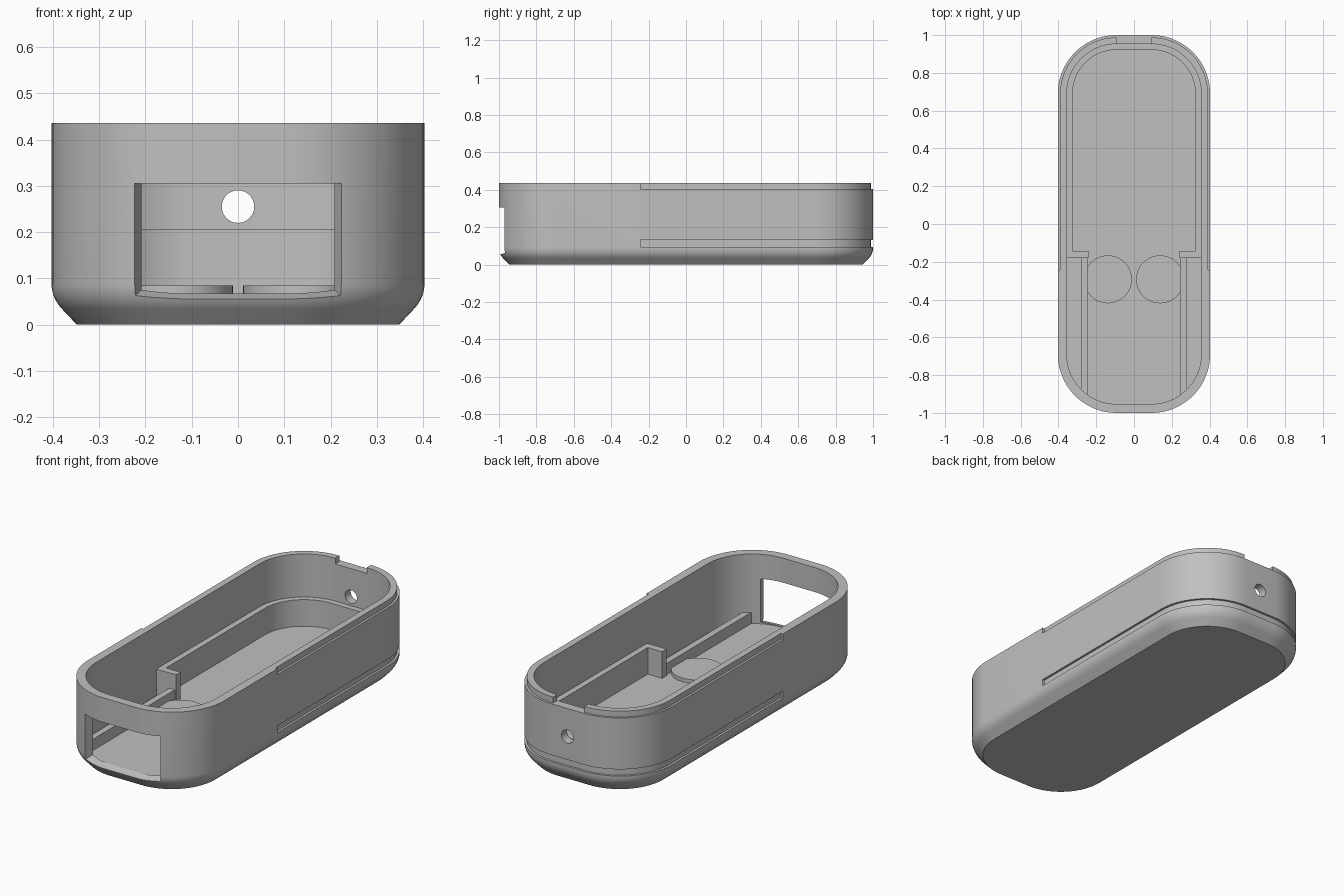
import bpy, bmesh, math
from mathutils import Vector

if "Cube" in bpy.data.objects:
    bpy.data.objects.remove(bpy.data.objects["Cube"], do_unlink=True)

HALF_X, HALF_Y, HEIGHT, CORNER = 0.403, 1.0, 0.436, 0.31
WALL, FLOOR, SEG = 0.047, 0.065, 20

grey = bpy.data.materials.new("plain grey")
grey.use_nodes = True
colour = (0.53, 0.53, 0.53, 1)
grey.diffuse_color = colour
grey.node_tree.nodes["Principled BSDF"].inputs["Base Color"].default_value = colour


def arc(inset, quadrant):
    """One rounded corner of the case outline, moved inwards by inset."""
    sx = 1 if quadrant in (0, 3) else -1
    sy = 1 if quadrant in (0, 1) else -1
    cx, cy = sx * (HALF_X - CORNER), sy * (HALF_Y - CORNER)
    r = CORNER - inset
    angles = [(quadrant + i / SEG) * math.pi / 2 for i in range(SEG + 1)]
    return [(cx + r * math.cos(a), cy + r * math.sin(a)) for a in angles]


def outline(inset):
    return [p for q in range(4) for p in arc(inset, q)]


def horseshoe(outer, inner, front):
    """Band around the rear half, between two insets, open to the front."""
    def side(inset):
        x = HALF_X - inset
        return [(x, front)] + arc(inset, 0) + arc(inset, 1) + [(-x, front)]
    return side(outer) + side(inner)[::-1]


def loft(name, rings):
    """Solid through rings of matching points, capped at both ends."""
    bm = bmesh.new()
    loops = [[bm.verts.new(p) for p in ring] for ring in rings]
    n = len(loops[0])
    for low, high in zip(loops, loops[1:]):
        for i in range(n):
            j = (i + 1) % n
            bm.faces.new((low[i], low[j], high[j], high[i]))
    bm.faces.new(loops[0][::-1])
    bm.faces.new(loops[-1])
    bmesh.ops.recalc_face_normals(bm, faces=bm.faces)
    mesh = bpy.data.meshes.new(name)
    bm.to_mesh(mesh)
    bm.free()
    mesh.materials.append(grey)
    obj = bpy.data.objects.new(name, mesh)
    bpy.context.collection.objects.link(obj)
    return obj


def prism(name, points, z0, z1):
    return loft(name, [[(x, y, z) for x, y in points] for z in (z0, z1)])


def box(name, x0, x1, y0, y1, z0, z1):
    return prism(name, [(x0, y0), (x1, y0), (x1, y1), (x0, y1)], z0, z1)


def circle(cx, cy, r, n=48):
    return [(cx + r * math.cos(2 * math.pi * i / n),
             cy + r * math.sin(2 * math.pi * i / n)) for i in range(n)]


def activate(obj):
    bpy.ops.object.select_all(action='DESELECT')
    obj.select_set(True)
    bpy.context.view_layer.objects.active = obj


def cut(target, cutter):
    mod = target.modifiers.new("cut", 'BOOLEAN')
    mod.operation, mod.solver, mod.object = 'DIFFERENCE', 'EXACT', cutter
    activate(target)
    bpy.ops.object.modifier_apply(modifier=mod.name)
    bpy.data.objects.remove(cutter, do_unlink=True)


def smooth(obj):
    activate(obj)
    bpy.ops.object.shade_smooth_by_angle(angle=math.radians(25))


# Outer body: flat base, chamfer, rounded lower edge, straight wall
R = 0.08
profile = [(0.055, 0)]
for i in range(9):
    a = math.radians(45 * (1 - i / 8))
    profile.append((R * (1 - math.cos(a)), 0.09 - R * math.sin(a)))
profile.append((0, HEIGHT))
case = loft("case_shell", [[(x, y, z) for x, y in outline(d)] for d, z in profile])

# Hollow inside
cut(case, prism("cavity", outline(WALL), FLOOR, 0.6))

# Rear rim rebate and lower groove
for z0, z1 in ((0.405, 0.5), (0.095, 0.131)):
    cut(case, prism("groove", horseshoe(-0.05, 0.012, -0.243), z0, z1))

# Notch in the rear rim
cut(case, box("notch", -0.093, 0.093, 0.9, 1.1, 0.405, 0.5))

# Round hole through the rear wall
cut(case, loft("hole", [[(x, y, z) for x, z in circle(0, 0.255, 0.035)]
                        for y in (0.85, 1.1)]))


# Front window, with flared sides and sill
def window(y):
    w, sill = 0.208 - 0.32 * (y + 0.924), 0.053 + 0.3 * (y + 1)
    return [(-w, y, sill), (w, y, sill), (w, y, 0.305), (-w, y, 0.305)]


cut(case, loft("window", [window(-1.1), window(-0.88)]))
smooth(case)

# Raised ledge around the rear compartment
BASE = FLOOR - 0.01
smooth(prism("rear_ledge", horseshoe(WALL - 0.01, 0.078, -0.18), BASE, 0.207))

for side, s in (("left", 1), ("right", -1)):
    # Post closing the ledge at its front end
    box(side + "_ledge_post", *sorted((s * 0.24, s * 0.33)), -0.18, -0.142, BASE, 0.207)
    # Low rail towards the front wall
    box(side + "_front_rail", *sorted((s * 0.247, s * 0.281)), -0.905, -0.175, BASE, 0.125)
    # Round pad on the floor
    smooth(prism(side + "_floor_pad", circle(s * 0.138, -0.293, 0.127), BASE, 0.085))
